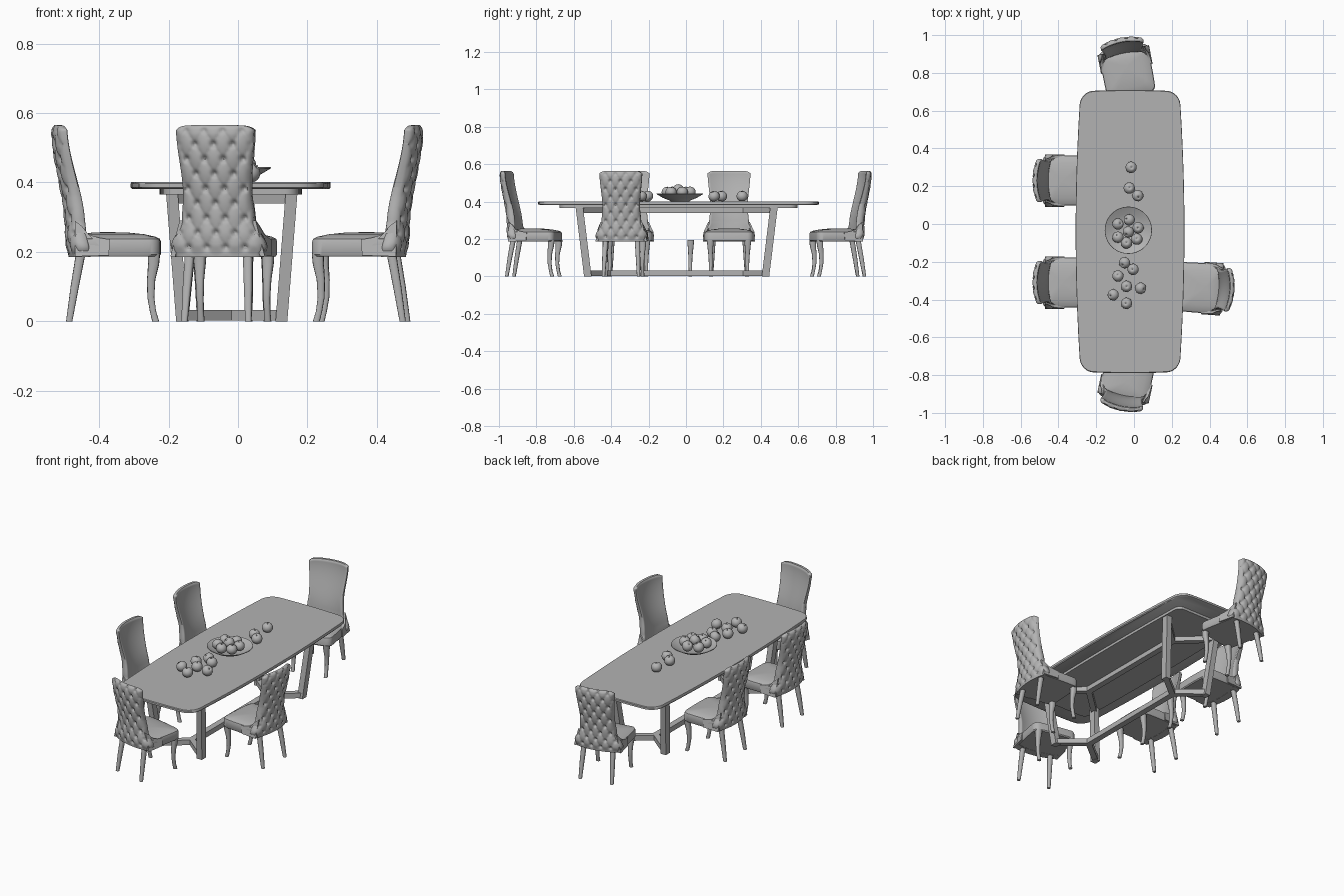
import bpy, bmesh, math, random
from mathutils import Matrix, Vector

random.seed(4)
cube = bpy.data.objects.get("Cube")
if cube:
    bpy.data.objects.remove(cube, do_unlink=True)

grey = bpy.data.materials.new("plain_grey")
grey.use_nodes = True
tone = (0.45, 0.45, 0.45, 1)
grey.diffuse_color = tone
grey.node_tree.nodes["Principled BSDF"].inputs["Base Color"].default_value = tone


def finish(bm, name, angle=35):
    """Turn a bmesh into a mesh with smooth shading and sharp edges."""
    bmesh.ops.recalc_face_normals(bm, faces=bm.faces)
    for f in bm.faces:
        f.smooth = True
    for e in bm.edges:
        e.smooth = e.calc_face_angle(0) < math.radians(angle)
    mesh = bpy.data.meshes.new(name)
    bm.to_mesh(mesh)
    bm.free()
    mesh.materials.append(grey)
    return mesh


def place(mesh, name, matrix=Matrix()):
    ob = bpy.data.objects.new(name, mesh)
    bpy.context.collection.objects.link(ob)
    ob.matrix_world = matrix
    return ob


def loft(bm, rings, caps=True):
    """Skin a stack of closed rings."""
    loops = [[bm.verts.new(p) for p in ring] for ring in rings]
    n = len(loops[0])
    for a, b in zip(loops, loops[1:]):
        for i in range(n):
            j = (i + 1) % n
            bm.faces.new((a[i], a[j], b[j], b[i]))
    if caps:
        bm.faces.new(loops[0])
        bm.faces.new(loops[-1])


def outline(hx, hy, r, bulge_x=0, bulge_y=0):
    """Rounded rectangle whose sides may bow outward."""
    arcs = []
    for k, (sx, sy) in enumerate([(1, 1), (-1, 1), (-1, -1), (1, -1)]):
        for i in range(7):
            a = math.pi / 2 * (k + i / 6)
            arcs.append(Vector((sx * (hx - r) + r * math.cos(a), sy * (hy - r) + r * math.sin(a))))
    pts = []
    for i, p in enumerate(arcs):
        pts.append(p)
        if i % 7 == 6:
            q = arcs[(i + 1) % len(arcs)]
            pts += [p.lerp(q, t / 10) for t in range(1, 10)]
    return [(p.x * (1 - bulge_x * (p.y / hy) ** 2), p.y * (1 - bulge_y * (p.x / hx) ** 2)) for p in pts]


def layered(name, shape, layers):
    bm = bmesh.new()
    loft(bm, [[(x * s, y * s, z) for x, y in shape] for s, z in layers])
    return finish(bm, name)


def lathe(name, profile, steps=28):
    bm = bmesh.new()
    rings = [[(r * math.cos(math.tau * i / steps), r * math.sin(math.tau * i / steps), z)
              for i in range(steps)] for r, z in profile]
    loft(bm, rings)
    return finish(bm, name, 50)


def beam(name, a, b, w, h):
    """Rectangular bar from a to b with horizontal end faces for uprights."""
    a, b = Vector(a), Vector(b)
    d = (b - a).normalized()
    if abs(d.z) > 0.7:
        u, v = Vector((w / 2, 0, 0)), Vector((0, h / 2, 0))
    else:
        u, v = d.cross(Vector((0, 0, 1))).normalized() * w / 2, Vector((0, 0, h / 2))
    bm = bmesh.new()
    loft(bm, [[p + u + v, p - u + v, p - u - v, p + u - v] for p in (a, b)])
    return place(finish(bm, name), name)


def lerp_table(table, z):
    """Smooth interpolation in a list of (z, value)."""
    for (z0, a), (z1, b) in zip(table, table[1:]):
        if z <= z1:
            t = max(0, (z - z0) / (z1 - z0))
            return a + (b - a) * t * t * (3 - 2 * t)
    return table[-1][1]


# Table top, apron panel and trestle frame
at_table = Matrix.Translation((-0.021, -0.04, 0))
top = outline(0.288, 0.75, 0.07, 0.09, 0.012)
place(layered("table_top", top, [(0.985, 0.381), (1, 0.386), (1, 0.397), (0.995, 0.401)]), "table_top", at_table)
place(layered("table_apron", outline(0.205, 0.635, 0.04, 0.05), [(1, 0.366), (1, 0.383)]), "table_apron", at_table)
cx, cy = -0.018, -0.05
for level, hx, hy, z in (("lower", 0.143, 0.475, 0.018), ("upper", 0.172, 0.52, 0.354)):
    beam(level + "_stretcher", (cx, cy - 0.37, z), (cx, cy + 0.37, z), 0.036, 0.03)
    for sx in (-1, 1):
        for sy in (-1, 1):
            beam(level + "_brace", (cx + sx * hx, cy + sy * hy, z), (cx, cy + sy * 0.36, z), 0.032, 0.03)
for sx in (-1, 1):
    for sy in (-1, 1):
        beam("table_leg", (cx + sx * 0.143, cy + sy * 0.475, 0), (cx + sx * 0.172, cy + sy * 0.52, 0.368), 0.034, 0.04)

# Chair back: curved slab, buttoned on the rear, plain inside; the chair faces +x
WIDTH = [(0.186, 0.128), (0.215, 0.139), (0.29, 0.106), (0.37, 0.1), (0.565, 0.115)]
REAR = [(0.186, -0.108), (0.26, -0.114), (0.565, -0.154)]
THICK = [(0.186, 0.045), (0.3, 0.036), (0.565, 0.024)]


def tuft(y, z, u, v):
    p, q = y / 0.055 + z / 0.085, y / 0.055 - z / 0.085
    puff = 0.006 * abs(math.sin(math.pi * p) * math.sin(math.pi * q)) ** 0.5
    dp, dq = p - round(p), q - round(q)
    dist = math.hypot((dp + dq) / 2 * 0.055, (dp - dq) / 2 * 0.085)
    dimple = 0.013 * math.exp(-(dist / 0.008) ** 2)
    edge = min(1, (1 - abs(u)) * 7, v * 12, (1 - v) * 14)
    return (puff - dimple) * edge


def chair_back(nu=48, nv=80):
    bm = bmesh.new()
    grids = []
    for inner in (False, True):
        grid = []
        for j in range(nv + 1):
            v = j / nv
            row = []
            for i in range(nu + 1):
                u = 2 * i / nu - 1
                z = 0.186 + 0.379 * v - 0.014 * u ** 8 * v ** 12
                y = u * lerp_table(WIDTH, z)
                x = lerp_table(REAR, z) + 0.022 * u * u
                soft = min(1, (1 - v) * 25 + 0.35, (1 - abs(u)) * 9 + 0.35)
                half = lerp_table(THICK, z) / 2
                x += half + (half if inner else -half) * math.sqrt(soft)
                if not inner:
                    x -= tuft(y, z, u, v)
                row.append(bm.verts.new((x, y, z)))
            grid.append(row)
        for a, b in zip(grid, grid[1:]):
            for i in range(nu):
                bm.faces.new((a[i], a[i + 1], b[i + 1], b[i]))
        grids.append(grid)
    rims = [g[0] + [r[-1] for r in g[1:-1]] + g[-1][::-1] + [r[0] for r in g[-2:0:-1]] for g in grids]
    for i in range(len(rims[0])):
        j = (i + 1) % len(rims[0])
        bm.faces.new((rims[0][i], rims[0][j], rims[1][j], rims[1][i]))
    return finish(bm, "chair_back", 60)


def chair_wings():
    """Low panels that wrap from the back along the seat sides."""
    side = [(-0.09, 0.187), (0.008, 0.19), (0.012, 0.236), (-0.02, 0.241), (-0.05, 0.25), (-0.07, 0.275), (-0.09, 0.29)]
    bm = bmesh.new()
    for s in (-1, 1):
        rings = []
        for off in (0, 0.014):
            rings.append([(x, s * (0.125 + off - max(0, z - 0.23) * 0.45), z) for x, z in side])
        loft(bm, rings)
    return finish(bm, "chair_wings")


def leg(name, stations, sides=(-1, 1)):
    """Tapered leg along (x, y, z, radius) stations, mirrored across y."""
    bm = bmesh.new()
    for s in sides:
        rings = []
        for x, y, z, r in stations:
            ring = []
            for i in range(12):
                a = math.tau * i / 12
                c, d = math.cos(a), math.sin(a)
                ring.append((x + r * math.copysign(abs(c) ** 0.6, c), s * y + r * math.copysign(abs(d) ** 0.6, d), z))
            rings.append(ring)
        loft(bm, rings)
    return finish(bm, name, 45)


seat = [(x + 0.03, y) for x, y in outline(0.128, 0.132, 0.03, 0.04, 0.03)]
cushion = [(0.97, 0.187), (1, 0.193), (1, 0.23), (0.98, 0.238), (0.9, 0.244), (0.7, 0.251), (0.4, 0.256), (0.1, 0.257)]
FRONT = [(0.138, 0.1, 0.195, 0.018), (0.137, 0.1, 0.165, 0.016), (0.13, 0.099, 0.12, 0.012),
         (0.129, 0.098, 0.07, 0.01), (0.135, 0.098, 0.03, 0.009), (0.143, 0.098, 0, 0.01)]
BACK = [(-0.072, 0.085, 0.2, 0.014), (-0.09, 0.09, 0.1, 0.012), (-0.106, 0.094, 0, 0.009)]
parts = [chair_back(), chair_wings(), layered("chair_seat", seat, cushion),
         leg("chair_front_legs", FRONT), leg("chair_back_legs", BACK)]
chairs = {"right_front": (-0.38, -0.31, 0), "right_back": (-0.38, 0.23, 0), "left_front": (0.375, -0.34, 176),
          "head": (-0.04, 0.832, -79), "foot": (-0.04, -0.835, 78)}
for spot, (x, y, turn) in chairs.items():
    m = Matrix.Translation((x, y, 0)) @ Matrix.Rotation(math.radians(turn), 4, "Z")
    for mesh in parts:
        place(mesh, spot + "_" + mesh.name, m)
# Single spare leg under the table edge
place(leg("spare_leg", FRONT, (1,)), "spare_leg", Matrix.Translation((-0.38, -0.075, 0)))

# Bowl
bowl = [(0.002, 0.401), (0.05, 0.401), (0.055, 0.406), (0.09, 0.42), (0.125, 0.441),
        (0.124, 0.444), (0.088, 0.425), (0.05, 0.411), (0.002, 0.409)]
place(lathe("bowl", bowl, 48), "bowl", Matrix.Translation((-0.03, -0.033, 0)))

# Apples: round body with dimpled ends, plus a thin stem
R = 0.03
body = []
for i in range(17):
    a = math.pi * (i + 0.15) / 16.3
    pinch = 1 - 0.3 * math.exp(-(math.sin(a) / 0.22) ** 2)
    body.append((R * math.sin(a), -R * 0.95 * math.cos(a) * pinch))
apple = lathe("apple", body, 20)
stem = lathe("apple_stem", [(0.0015, 0.017), (0.0015, 0.03)], 6)
loose = [(-0.015, 0.3), (-0.025, 0.19), (0.02, 0.15), (-0.05, -0.205), (-0.005, -0.24),
         (-0.085, -0.275), (-0.04, -0.33), (0.035, -0.34), (-0.11, -0.375), (-0.04, -0.42)]
piled = [(-0.085, 0), (-0.025, 0.022), (0.022, -0.02), (-0.085, -0.07), (0.015, -0.08), (-0.04, -0.1)]
spots = [(x, y, 0.429) for x, y in loose] + [(x, y, 0.451) for x, y in piled] + [(-0.03, -0.042, 0.464)]
for x, y, z in spots:
    m = Matrix.Translation((x, y, z)) @ Matrix.Rotation(random.uniform(0, 6), 4, "Z") \
        @ Matrix.Rotation(random.uniform(0, 0.9), 4, "X")
    place(apple, "apple", m)
    place(stem, "apple_stem", m)
